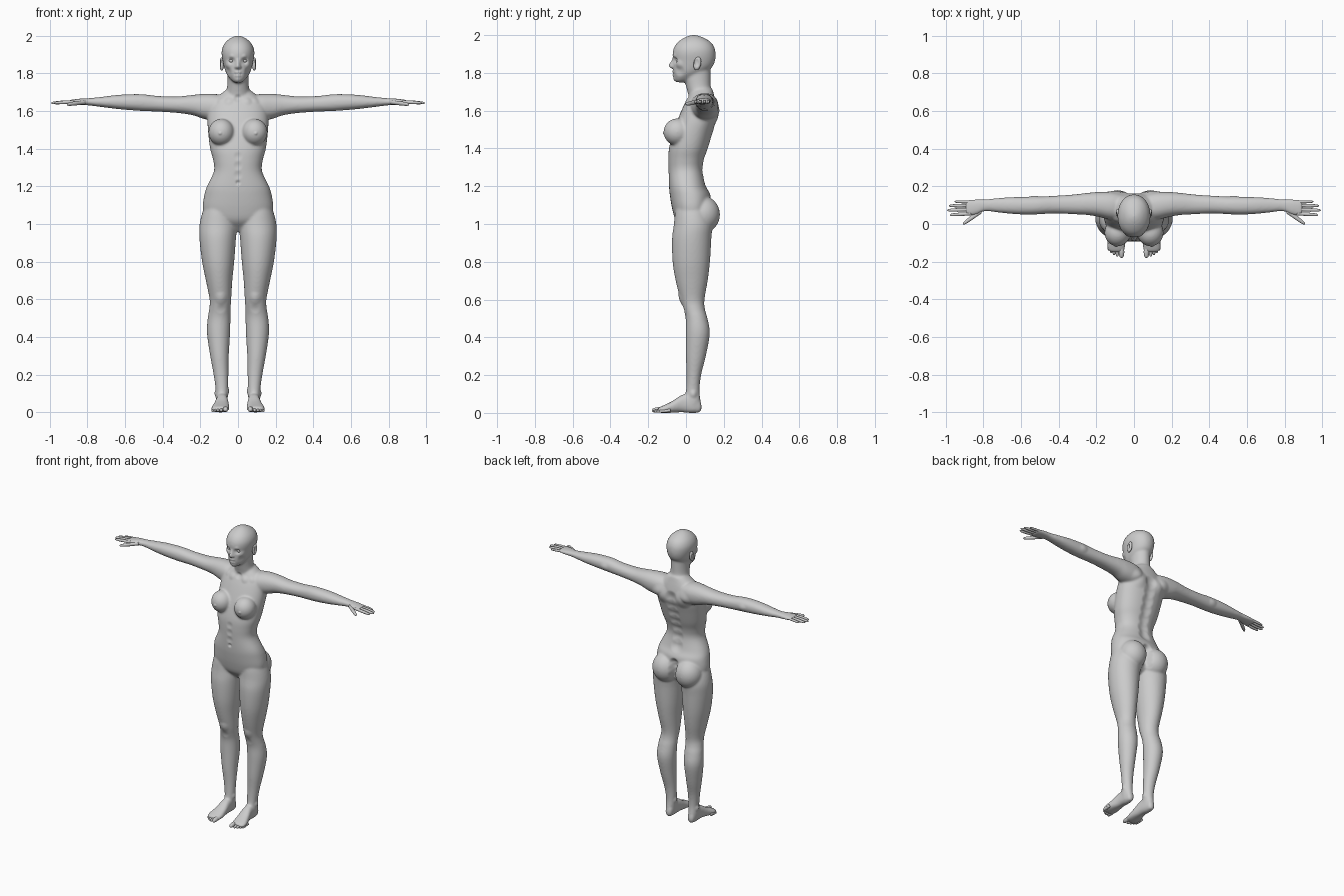
import bpy, bmesh, math
from mathutils import Vector, Matrix, kdtree

AXES = {'x': lambda t, a, b: (t, a, b), 'y': lambda t, a, b: (a, t, b), 'z': lambda t, a, b: (a, b, t)}


def spline(rows, steps):
    # Catmull-Rom interpolation between the key sections
    out = []
    for i in range(len(rows) - 1):
        p0, p1, p2, p3 = rows[max(i - 1, 0)], rows[i], rows[i + 1], rows[min(i + 2, len(rows) - 1)]
        for k in range(steps):
            u = k / steps
            out.append([0.5 * (2 * b + (c - a) * u + (2 * a - 5 * b + 4 * c - d) * u * u
                               + (3 * b - a - 3 * c + d) * u ** 3) for a, b, c, d in zip(p0, p1, p2, p3)])
    return out + [list(rows[-1])]


def loft(bm, axis, rows, power=2.0, sides=32, steps=4, mirror=True):
    # each row: position along the axis, then low/high bounds on the two other axes
    for s in ((1, -1) if mirror else (1,)):
        rings = []
        for t, a0, a1, b0, b1 in spline(rows, steps):
            ring = []
            for k in range(sides):
                c, n = math.cos(math.tau * k / sides), math.sin(math.tau * k / sides)
                c, n = (math.copysign(abs(v) ** (2 / power), v) for v in (c, n))
                p = Vector(AXES[axis](t, (a0 + a1) / 2 + c * (a1 - a0) / 2, (b0 + b1) / 2 + n * (b1 - b0) / 2))
                p.x *= s
                ring.append(bm.verts.new(p))
            rings.append(ring)
        for r, q in zip(rings, rings[1:]):
            for k in range(sides):
                j = (k + 1) % sides
                bm.faces.new((r[k], r[j], q[j], q[k]))
        bm.faces.new(rings[0])
        bm.faces.new(rings[-1])


def blob(bm, center, radii, tilt=0.0, seg=32):
    # mirrored pair of ellipsoids
    for s in (1, -1):
        m = (Matrix.Translation((center[0] * s, center[1], center[2]))
             @ Matrix.Rotation(tilt, 4, 'X') @ Matrix.Diagonal((*radii, 1)))
        bmesh.ops.create_uvsphere(bm, u_segments=seg, v_segments=seg // 2, radius=1, matrix=m)


def digit(bm, axis, base, tip, r, flat=1.0):
    # finger or toe between two points, with a rounded end
    base, tip = Vector(base), Vector(tip)
    rows = []
    for u, k in ((0, 1), (0.3, 0.95), (0.5, 1), (0.75, 0.88), (0.93, 0.65), (1, 0.15)):
        p, w = base.lerp(tip, u), r * k
        t, a, b = (p.x, p.y, p.z) if axis == 'x' else (p.y, p.x, p.z)
        rows.append((t, a - w, a + w, b - w * flat, b + w * flat))
    loft(bm, axis, rows, sides=14, steps=3)


def finish(bm, name):
    bmesh.ops.recalc_face_normals(bm, faces=bm.faces)
    me = bpy.data.meshes.new(name)
    bm.to_mesh(me)
    bm.free()
    ob = bpy.data.objects.new(name, me)
    bpy.context.collection.objects.link(ob)
    me.shade_smooth()
    return ob


def sculpt(ob, brushes):
    # soft push brushes: centre, radius, push vector; off-centre ones are mirrored
    for x, y, z, r, dx, dy, dz in brushes:
        vs = ob.data.vertices
        for s in ((1, -1) if x else (1,)):
            c = Vector((x * s, y, z))
            for _, i, d in TREE.find_range(c, r):
                vs[i].co += Vector((dx * s, dy, dz)) * (1 - (d / r) ** 2) ** 2


bm = bmesh.new()
# torso
torso = [(.96, .03, .0, .06), (.98, .09, -.02, .09), (1.02, .165, -.055, .115), (1.08, .187, -.073, .13),
         (1.15, .18, -.085, .13), (1.2, .165, -.09, .107), (1.28, .128, -.093, .09), (1.34, .132, -.094, .097),
         (1.4, .148, -.09, .118), (1.48, .158, -.07, .142), (1.55, .162, -.045, .162), (1.61, .155, -.02, .164),
         (1.65, .14, .0, .157), (1.685, .1, .018, .148), (1.715, .06, .03, .14)]
loft(bm, 'z', [(z, -w, w, f, b) for z, w, f, b in torso], power=2.25, sides=48, mirror=False)
# breasts and glutes
blob(bm, (.088, -.046, 1.487), (.069, .073, .072))
blob(bm, (.087, .088, 1.05), (.09, .092, .098))
# neck
neck = [(1.6, .07, .02, .15), (1.68, .066, .012, .14), (1.73, .058, .0, .131), (1.78, .056, -.012, .13), (1.84, .056, -.01, .13)]
loft(bm, 'z', [(z, -w, w, f, b) for z, w, f, b in neck], mirror=False)
# head
head = [(1.75, .012, -.05, -.01), (1.758, .028, -.06, .02), (1.775, .045, -.064, .055), (1.8, .062, -.068, .1),
        (1.83, .073, -.069, .138), (1.865, .081, -.069, .154), (1.9, .087, -.071, .157), (1.93, .085, -.065, .152),
        (1.96, .071, -.046, .134), (1.985, .045, -.012, .097), (1.998, .018, .02, .06), (2.001, .003, .037, .043)]
loft(bm, 'z', [(z, -w, w, f, b) for z, w, f, b in head], power=2.1, sides=40, mirror=False)
# legs
loft(bm, 'z', [(1.14, .06, .15, -.03, .08), (1.08, .02, .183, -.055, .115), (1.0, .005, .204, -.064, .138),
               (.92, .011, .205, -.074, .134), (.8, .02, .191, -.071, .127), (.7, .03, .171, -.055, .115),
               (.6, .036, .151, -.03, .098), (.55, .039, .153, -.014, .1), (.5, .04, .161, -.002, .114),
               (.42, .042, .165, -.001, .126), (.3, .049, .148, -.001, .105), (.2, .051, .13, .003, .08),
               (.12, .052, .119, .0, .072), (.06, .055, .118, -.01, .077), (.015, .06, .112, .0, .07)])
# feet
loft(bm, 'y', [(.082, .078, .092, .02, .04), (.072, .063, .107, .003, .07), (.03, .055, .115, -.001, .1),
               (-.02, .052, .118, .003, .096), (-.07, .047, .131, .001, .064), (-.11, .046, .142, -.001, .044),
               (-.138, .049, .138, .001, .032), (-.15, .06, .122, .008, .024)], power=2.4)
# arms and palms
loft(bm, 'x', [(.04, .04, .15, 1.58, 1.67), (.11, .022, .17, 1.55, 1.69), (.18, .036, .171, 1.558, 1.692),
               (.24, .047, .166, 1.578, 1.686), (.32, .052, .157, 1.59, 1.678), (.42, .056, .15, 1.597, 1.68),
               (.5, .052, .146, 1.6, 1.689), (.56, .05, .145, 1.604, 1.69), (.64, .053, .143, 1.611, 1.686),
               (.72, .061, .138, 1.621, 1.676), (.79, .068, .131, 1.63, 1.669), (.83, .052, .132, 1.632, 1.667),
               (.87, .044, .13, 1.634, 1.663), (.895, .046, .124, 1.638, 1.659)], power=2.2)
body = finish(bm, "body")

# fuse and soften the body volumes
bpy.context.view_layer.objects.active = body
body.select_set(True)
fuse = body.modifiers.new("fuse", 'REMESH')
fuse.mode, fuse.voxel_size, fuse.use_smooth_shade = 'VOXEL', .0058, True
soft = body.modifiers.new("soften", 'SMOOTH')
soft.factor, soft.iterations = .5, 14
bpy.ops.object.convert(target='MESH')

TREE = kdtree.KDTree(len(body.data.vertices))
for v in body.data.vertices:
    TREE.insert(v.co, v.index)
TREE.balance()

# face: nose, nostrils, sockets, brows, lips, mouth, chin, cheeks
sculpt(body, [(0, -.068, 1.837, .021, 0, -.022, 0), (0, -.068, 1.853, .018, 0, -.012, 0),
              (0, -.068, 1.868, .016, 0, -.005, 0), (.012, -.066, 1.833, .012, 0, -.006, 0),
              (.034, -.06, 1.868, .025, 0, .013, 0), (.035, -.06, 1.888, .02, 0, -.004, 0),
              (.008, -.067, 1.804, .016, 0, -.005, 0), (.006, -.067, 1.789, .014, 0, -.005, 0),
              (0, -.069, 1.797, .011, 0, .006, 0), (.014, -.067, 1.797, .011, 0, .005, 0),
              (0, -.062, 1.768, .022, 0, -.005, 0), (.055, -.035, 1.81, .035, -.005, .003, 0),
              (.058, -.038, 1.845, .03, .004, -.004, 0)])
# body: navel, midline, nipples, collarbones, shoulder blades, knees, ankles, elbows
sculpt(body, [(0, -.091, 1.22, .016, 0, .009, 0), (.095, -.117, 1.482, .012, 0, -.006, 0),
              (.05, .0, 1.655, .03, 0, -.005, .002), (.1, .01, 1.665, .03, 0, -.004, .003),
              (0, .01, 1.665, .028, 0, .008, 0), (.085, .155, 1.58, .07, 0, .016, 0),
              (.09, -.03, .605, .042, 0, -.006, 0), (.09, -.01, .55, .03, 0, .003, 0),
              (.118, .04, .1, .026, .007, 0, 0), (.053, .035, .11, .026, -.006, 0, 0),
              (.53, .14, 1.64, .035, 0, .005, 0)])
sculpt(body, [(0, .1 + max(0, z - 1.27) * .2, z, .05, 0, -.012, 0) for z in (1.22, 1.28, 1.34, 1.4, 1.46, 1.52, 1.58)])
sculpt(body, [(0, .135, z, .04, 0, -.024, 0) for z in (.99, 1.03, 1.07, 1.11)])
sculpt(body, [(0, -.088, z, .028, 0, .004, 0) for z in (1.26, 1.31, 1.36)])

# fingers and thumbs
bm = bmesh.new()
for y0, y1, x1, r in ((.055, .048, .979, .0095), (.077, .073, .993, .0098), (.098, .097, .984, .0093), (.117, .119, .955, .008)):
    digit(bm, 'x', (.865, y0, 1.65), (x1, y1, 1.643), r)
digit(bm, 'x', (.81, .07, 1.648), (.91, .0, 1.635), .0135, .85)
finish(bm, "fingers")

# toes
bm = bmesh.new()
for x, y, r in ((.066, -.18, .0145), (.089, -.174, .0095), (.106, -.166, .009), (.121, -.155, .009), (.133, -.142, .009)):
    digit(bm, 'y', (x, y + .06, r + .004), (x, y, r - .001), r)
finish(bm, "toes")

# eyeballs
bm = bmesh.new()
blob(bm, (.034, -.038, 1.868), (.016, .015, .0125), seg=24)
finish(bm, "eyeballs")

# ears with a hollowed shell
bm = bmesh.new()
blob(bm, (.086, .06, 1.85), (.012, .02, .036), tilt=-.2)
ears = finish(bm, "ears")
for v in ears.data.vertices:
    d = ((v.co.y - .057) / .013) ** 2 + ((v.co.z - 1.853) / .024) ** 2
    if d < 1 and abs(v.co.x) > .086:
        v.co.x -= math.copysign(.009 * (1 - d), v.co.x)
